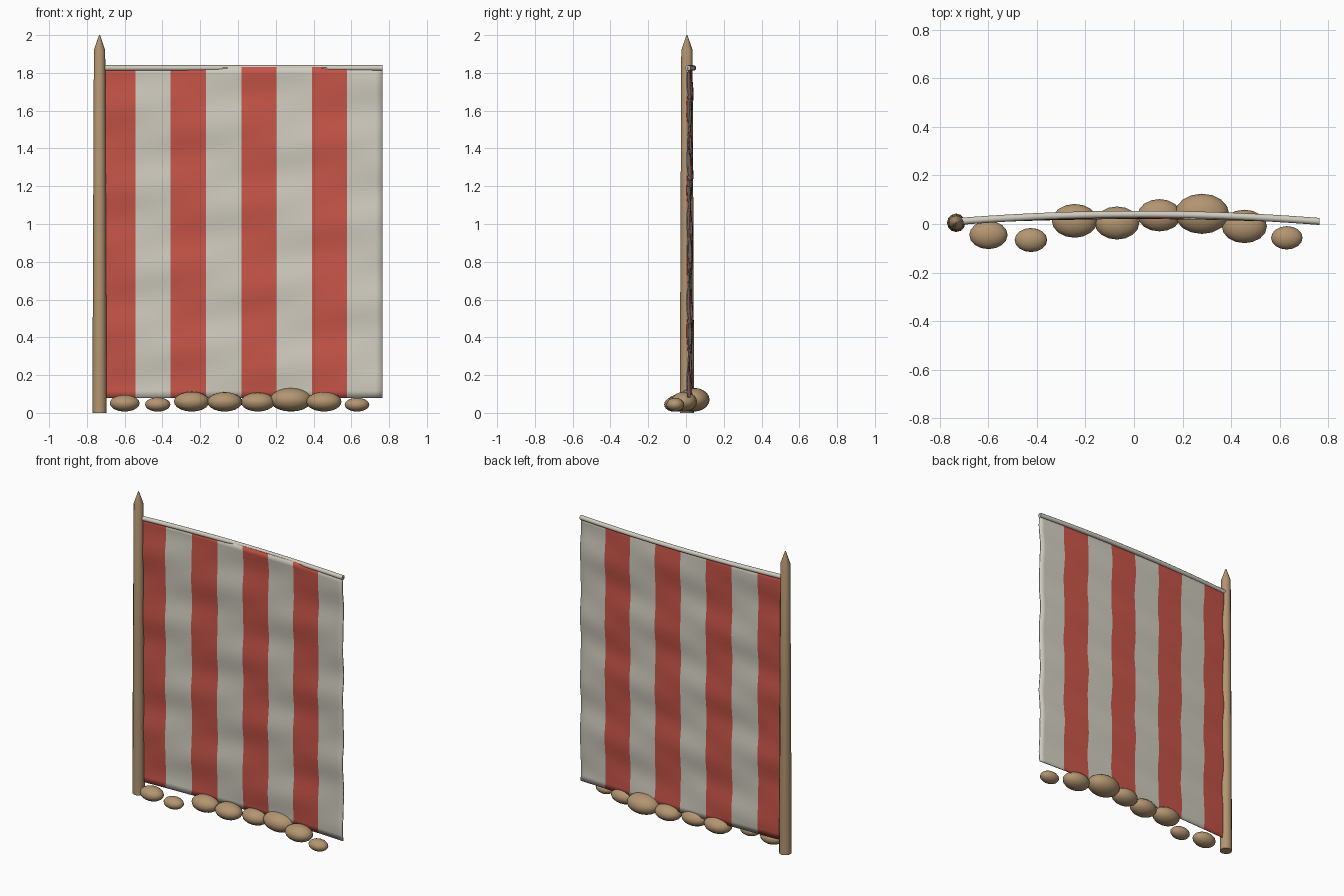
import bpy, bmesh, math
from mathutils import Matrix, Vector

cube = bpy.data.objects.get("Cube")
if cube:
    bpy.data.objects.remove(cube, do_unlink=True)


def material(name, rgb):
    m = bpy.data.materials.new(name)
    m.use_nodes = True
    m.diffuse_color = (*rgb, 1)
    m.node_tree.nodes["Principled BSDF"].inputs["Base Color"].default_value = (*rgb, 1)
    return m


TAN = material("tan wood and stone", (0.45, 0.30, 0.165))
RED = material("red cloth", (0.57, 0.09, 0.065))
CREAM = material("cream cloth", (0.63, 0.60, 0.52))


def finish(name, bm, mats, smooth_angle=50):
    bmesh.ops.recalc_face_normals(bm, faces=bm.faces)
    mesh = bpy.data.meshes.new(name)
    bm.to_mesh(mesh)
    bm.free()
    obj = bpy.data.objects.new(name, mesh)
    bpy.context.collection.objects.link(obj)
    for m in mats:
        mesh.materials.append(m)
    bpy.ops.object.select_all(action="DESELECT")
    obj.select_set(True)
    bpy.context.view_layer.objects.active = obj
    bpy.ops.object.shade_smooth_by_angle(angle=math.radians(smooth_angle))
    return obj


def tube(bm, stations, sides):
    """Skin rings given as (centre, radius, axis u, axis v), capped at both ends."""
    rings = []
    for c, r, u, v in stations:
        turns = [math.tau * i / sides for i in range(sides)]
        rings.append([bm.verts.new(c + u * r * math.cos(a) + v * r * math.sin(a)) for a in turns])
    for a, b in zip(rings, rings[1:]):
        for i in range(sides):
            j = (i + 1) % sides
            bm.faces.new((a[i], a[j], b[j], b[i]))
    bm.faces.new(rings[0])
    bm.faces.new(rings[-1])


X, Y, Z = Vector((1, 0, 0)), Vector((0, 1, 0)), Vector((0, 0, 1))
LEFT, RIGHT = -0.73, 0.765


def bow(x, depth):
    """Backward bow shared by the rail and the cloth."""
    return 0.01 + depth * (1 - ((x - 0.02) / 0.75) ** 2)


# Upright pole with a pointed tip
bm = bmesh.new()
profile = [(0, 0.038), (1.0, 0.034), (1.92, 0.030), (2.0, 0.003)]
tube(bm, [(Vector((-0.733, 0.005, z)), r, X, Y) for z, r in profile], 12)
finish("pole", bm, [TAN], 40)

# Bowed top rail
bm = bmesh.new()
steps = 24
xs = [LEFT + (RIGHT - LEFT) * i / steps for i in range(steps + 1)]
tube(bm, [(Vector((x, bow(x, 0.03), 1.826)), 0.0145, Y, Z) for x in xs], 12)
finish("top_rail", bm, [CREAM])

# Striped hanging cloth with gentle ripples
STRIPES, PER, ROWS = 8, 5, 48
cols = STRIPES * PER
bm = bmesh.new()
grid = []
for k in range(ROWS + 1):
    z = 0.08 + 1.75 * k / ROWS
    row = []
    for i in range(cols + 1):
        x = LEFT + (RIGHT - LEFT) * i / cols
        ripple = 0.005 * math.sin(math.tau * z / 0.4 + 2.5 * x)
        ripple += 0.002 * math.sin(math.tau * z / 0.23 - 7 * x)
        row.append(bm.verts.new((x, bow(x, 0.02) + ripple, z)))
    grid.append(row)
for k in range(ROWS):
    for i in range(cols):
        f = bm.faces.new((grid[k][i], grid[k][i + 1], grid[k + 1][i + 1], grid[k + 1][i]))
        f.material_index = (i // PER) % 2
cloth = finish("striped_cloth", bm, [RED, CREAM])
solid = cloth.modifiers.new("thickness", "SOLIDIFY")
solid.thickness = 0.006
solid.offset = 0

# Row of rounded stones holding the hem: x, y, half width
stones = [(-0.6, -0.045, 0.079), (-0.425, -0.066, 0.067), (-0.245, 0.013, 0.094),
          (-0.07, 0.004, 0.092), (0.105, 0.036, 0.09), (0.28, 0.042, 0.112),
          (0.455, -0.01, 0.093), (0.63, -0.057, 0.065)]
for n, (x, y, r) in enumerate(stones, 1):
    bm = bmesh.new()
    place = Matrix.Translation((x, y, r * 0.56 + 0.007)) @ Matrix.Diagonal((r, r * 0.74, r * 0.56, 1))
    bmesh.ops.create_uvsphere(bm, u_segments=16, v_segments=10, radius=1, matrix=place)
    finish(f"stone_{n}", bm, [TAN], 60)
